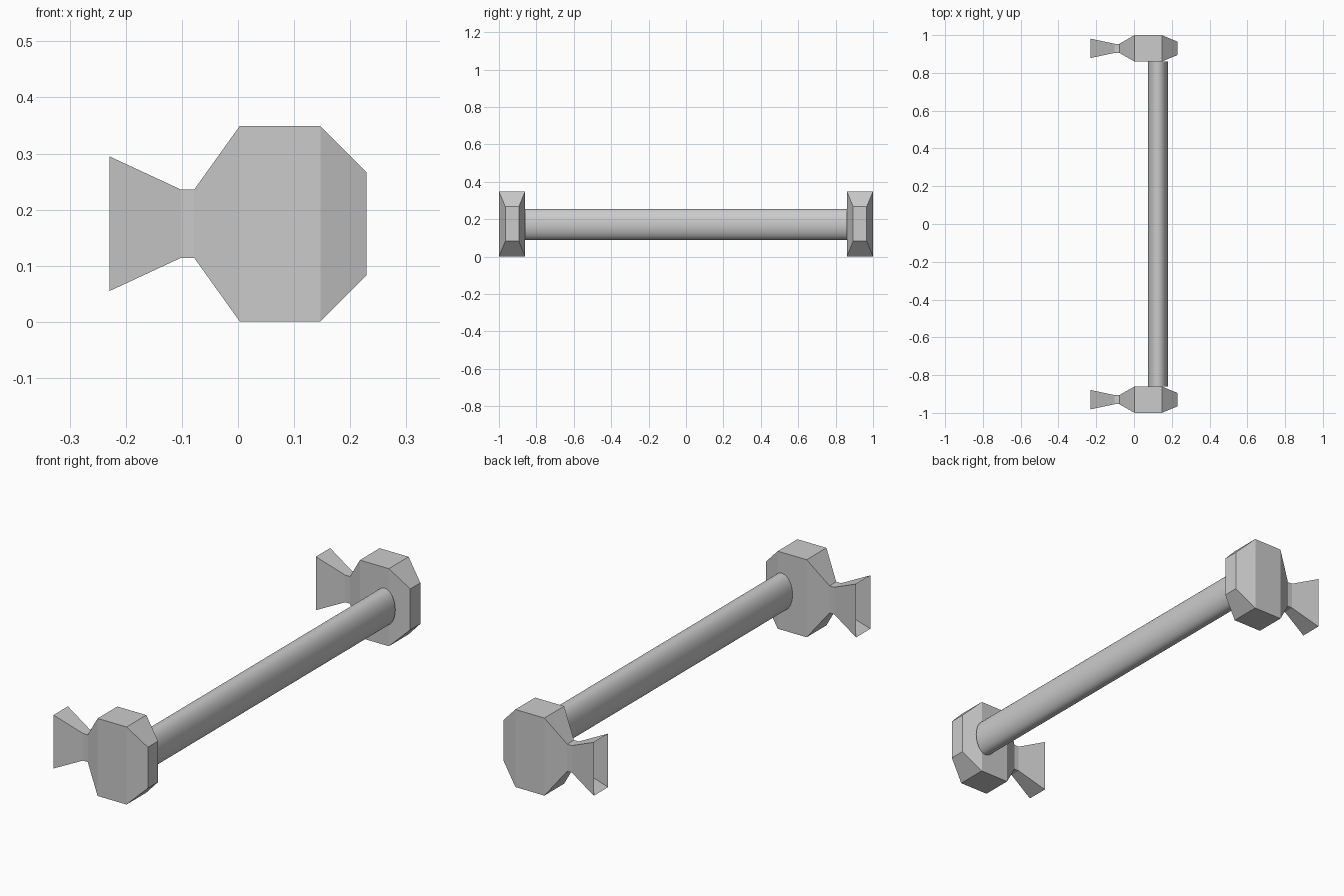
import bpy, bmesh, math

if "Cube" in bpy.data.objects:
    bpy.data.objects.remove(bpy.data.objects["Cube"])

ZC = 0.175      # height of the centre line
YC = 0.93       # distance of each end from the middle


def add_object(name, bm):
    bmesh.ops.recalc_face_normals(bm, faces=bm.faces)
    mesh = bpy.data.meshes.new(name)
    bm.to_mesh(mesh)
    bm.free()
    ob = bpy.data.objects.new(name, mesh)
    bpy.context.collection.objects.link(ob)
    return ob


def loft(bm, rings):
    loops = [[bm.verts.new(p) for p in ring] for ring in rings]
    for a, b in zip(loops, loops[1:]):
        for i in range(len(a)):
            j = (i + 1) % len(a)
            bm.faces.new((a[i], a[j], b[j], b[i]))
    return loops


# Faceted end: rectangular sections (x, half depth, half height), flared tail left open
sections = [(-0.229, 0.051, 0.120), (-0.102, 0.024, 0.061), (-0.078, 0.024, 0.061),
            (0.003, 0.070, 0.174), (0.147, 0.070, 0.174), (0.229, 0.036, 0.092)]
bm = bmesh.new()
loops = loft(bm, [[(x, YC + sy * hy, ZC + sz * hz)
                   for sy, sz in ((-1, -1), (1, -1), (1, 1), (-1, 1))]
                  for x, hy, hz in sections])
bm.faces.new(loops[-1])
bm.normal_update()
ends = add_object("end_pieces", bm)
mirror = ends.modifiers.new("mirror", 'MIRROR')
mirror.use_axis = (False, True, False)
mirror.use_mirror_merge = False

# Oval crossbar joining the two ends
N = 32
bm = bmesh.new()
loft(bm, [[(0.126 + 0.053 * math.cos(2 * math.pi * i / N), y,
            0.173 + 0.083 * math.sin(2 * math.pi * i / N)) for i in range(N)]
          for y in (-0.86, 0.86)])
for f in bm.faces:
    f.smooth = True
add_object("crossbar", bm)
